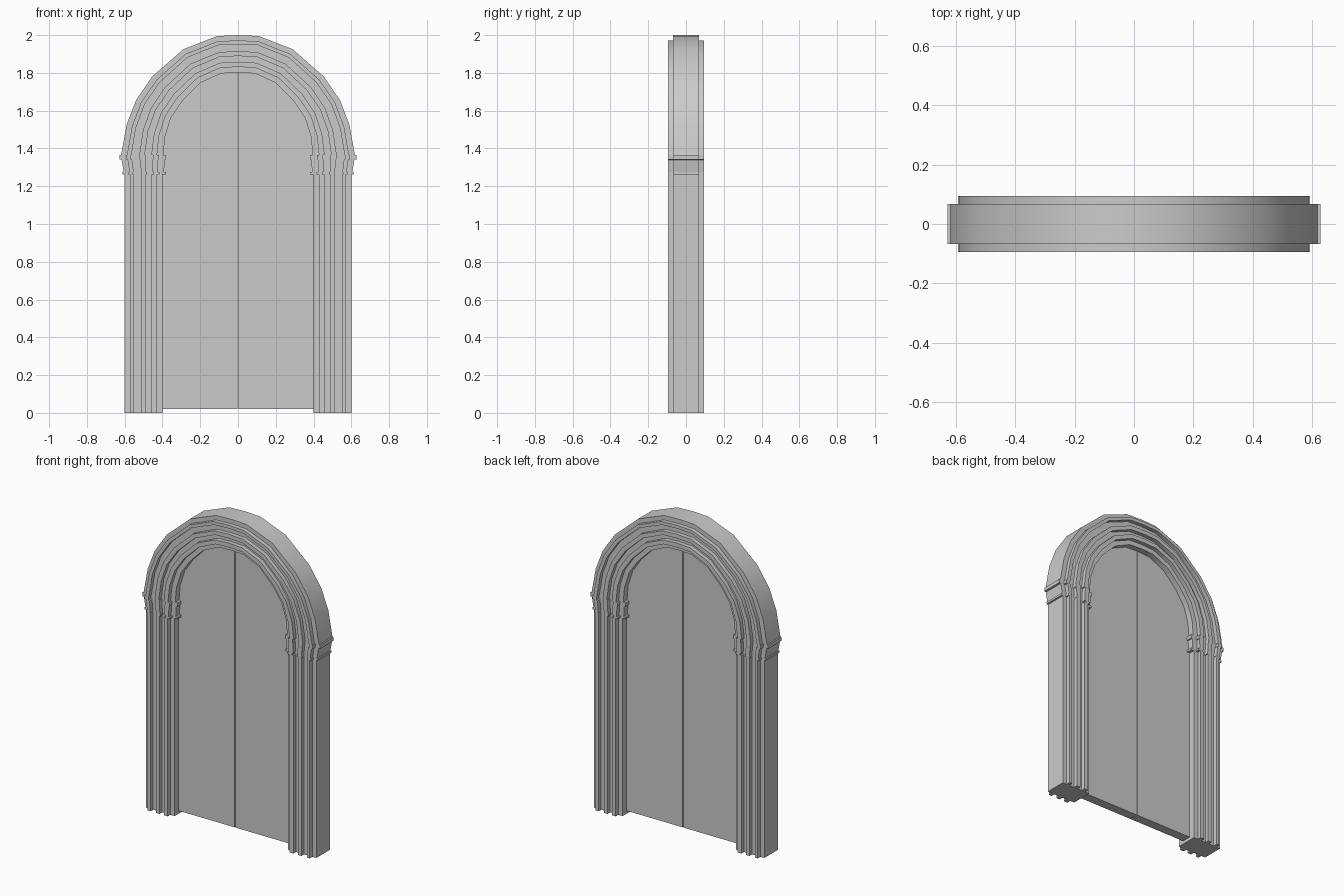
import bpy, bmesh

if "Cube" in bpy.data.objects:
    bpy.data.objects.remove(bpy.data.objects["Cube"])

# Left-half path stations: (outer x, outer z, inner x, inner z), right half by mirroring
STATIONS = [
    (0.600, 0.000, 0.400, 0.000),
    (0.600, 1.262, 0.400, 1.262),
    # lower capital ledge
    (0.612, 1.262, 0.380, 1.262),
    (0.612, 1.275, 0.380, 1.275),
    (0.605, 1.275, 0.392, 1.275),
    # flared capital and upper ledge
    (0.616, 1.340, 0.388, 1.340),
    (0.628, 1.342, 0.380, 1.342),
    (0.628, 1.365, 0.380, 1.365),
    (0.619, 1.365, 0.395, 1.365),
    # arch
    (0.590, 1.525, 0.387, 1.460),
    (0.540, 1.655, 0.355, 1.562),
    (0.455, 1.780, 0.295, 1.650),
    (0.290, 1.925, 0.200, 1.747),
    (0.110, 1.995, 0.090, 1.797),
    (0.000, 2.000, 0.000, 1.802),
]
LOW, HIGH = 0.068, 0.094          # half depth of grooves and ridges
STEPS = [0.0, 0.14, 0.245, 0.43, 0.56, 0.715, 0.85, 1.0]   # outer to inner


def add_object(name, bm):
    bmesh.ops.recalc_face_normals(bm, faces=bm.faces)
    me = bpy.data.meshes.new(name)
    bm.to_mesh(me)
    bm.free()
    ob = bpy.data.objects.new(name, me)
    bpy.context.collection.objects.link(ob)
    return ob


def lerp(st, u):
    ox, oz, ix, iz = st
    return ox + (ix - ox) * u, oz + (iz - oz) * u


# Stepped moulding cross-section, front side then mirrored to the back
front = []
for i in range(len(STEPS) - 1):
    d = HIGH if i % 2 else LOW
    front += [(STEPS[i], -d), (STEPS[i + 1], -d)]
profile = front + [(u, -y) for u, y in reversed(front)]

# Arched frame swept along the stations
path = [(-a, b, -c, d) for a, b, c, d in STATIONS] + STATIONS[-2::-1]
bm = bmesh.new()
rings = []
for st in path:
    ring = []
    for u, y in profile:
        x, z = lerp(st, u)
        ring.append(bm.verts.new((x, y, z)))
    rings.append(ring)
n = len(profile)
for a, b in zip(rings, rings[1:]):
    for i in range(n):
        j = (i + 1) % n
        bm.faces.new((a[i], a[j], b[j], b[i]))
bm.faces.new(rings[0])
bm.faces.new(rings[-1])
frame = add_object("arched_frame", bm)
bpy.context.view_layer.objects.active = frame
frame.select_set(True)
bpy.ops.object.shade_smooth_by_angle(angle=0.45)

# Two door leaves filling the opening, with a hairline gap between them
GAP, HALF, BOTTOM = 0.002, 0.03, 0.02
outline = [(GAP, BOTTOM), (0.402, BOTTOM), (0.402, 1.30)]
outline += [lerp(st, 0.98) for st in STATIONS[8:-1]]
outline.append((GAP, lerp(STATIONS[-1], 0.98)[1]))
for side, name in ((-1, "left_door_leaf"), (1, "right_door_leaf")):
    bm = bmesh.new()
    face = bm.faces.new([bm.verts.new((side * x, -HALF, z)) for x, z in outline])
    ext = bmesh.ops.extrude_face_region(bm, geom=[face], use_keep_orig=True)
    verts = [v for v in ext["geom"] if isinstance(v, bmesh.types.BMVert)]
    bmesh.ops.translate(bm, verts=verts, vec=(0, 2 * HALF, 0))
    add_object(name, bm)
